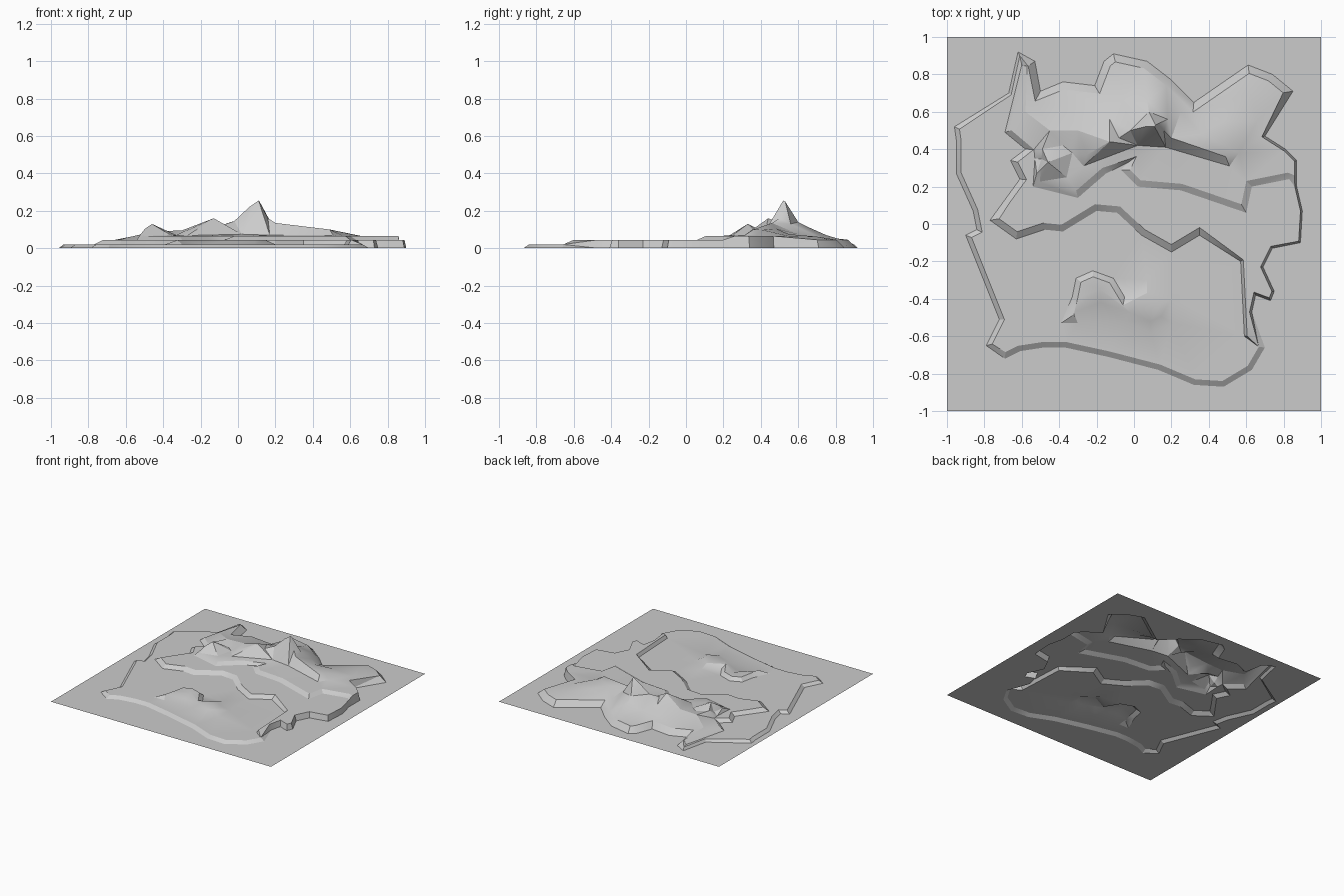
import bpy
from mathutils import Vector
from mathutils.geometry import delaunay_2d_cdt

if "Cube" in bpy.data.objects:
    bpy.data.objects.remove(bpy.data.objects["Cube"])

points, heights, edges = [], [], []


def add_line(line, closed=False):
    """Add a breakline of (x, y, z) points to the terrain."""
    start = len(points)
    for x, y, z in line:
        points.append(Vector((x, y)))
        heights.append(z)
    n = len(line)
    edges.extend((start + i, start + (i + 1) % n) for i in range(n if closed else n - 1))


def inset(line, widths, closed):
    """Offset a line to its left by a width per point."""
    out, n = [], len(line)
    for i in range(n):
        p = Vector(line[i])
        a = Vector(line[i - 1]) if i or closed else p
        b = Vector(line[(i + 1) % n]) if i < n - 1 or closed else p
        normals = [Vector((-d.y, d.x)).normalized() for d in (p - a, b - p) if d.length > 0]
        m = sum(normals, Vector((0, 0))).normalized()
        out.append(p + m * widths[i] * min(1.5, 1 / max(0.2, m.dot(normals[0]))))
    return out


def step(runs, low, closed=False):
    """A bank rising from height low; each run is (top height, width, foot points)."""
    foot = [p for _, _, pts in runs for p in pts]
    widths = [w for _, w, pts in runs for _ in pts]
    tops = [h for h, _, pts in runs for _ in pts]
    add_line([(x, y, low) for x, y in foot], closed)
    add_line([(p.x, p.y, h) for p, h in zip(inset(foot, widths, closed), tops)], closed)


# flat border
add_line([(-1, -1, 0), (1, -1, 0), (1, 1, 0), (-1, 1, 0)], True)

# coast, counter-clockwise from the north-west
west = [(-.96, .52), (-.95, .45), (-.95, .27), (-.86, .07), (-.84, -.03), (-.90, -.06),
        (-.72, -.51), (-.79, -.65)]
south = [(-.69, -.72), (-.61, -.68), (-.48, -.66), (-.37, -.66), (-.14, -.71), (.13, -.78),
         (.32, -.86), (.48, -.87), (.63, -.78), (.70, -.66)]
spur = [(.63, -.47), (.65, -.38), (.73, -.41), (.75, -.36), (.69, -.23), (.74, -.13)]
east = [(.89, -.10), (.90, .07), (.87, .20)]
cliff = [(.87, .26), (.87, .34), (.81, .40), (.70, .47)]
north = [(.85, .71), (.74, .80), (.61, .85), (.32, .65), (.20, .77), (.07, .87), (-.11, .91),
         (-.16, .87), (-.21, .74), (-.38, .76), (-.50, .71), (-.53, .87)]
horn = [(-.62, .92), (-.67, .70)]
step([(.02, .025, west), (.02, .03, south), (.045, .012, spur), (.045, .01, east),
      (.065, .012, cliff), (.045, .04, north), (.02, .015, horn)], 0, True)

# second terrace
step([(.045, .03, [(-.60, .85), (-.69, .49), (-.58, .40), (-.66, .34), (-.61, .24), (-.69, .13)]),
      (.045, .035, [(-.77, .02), (-.63, -.08), (-.48, -.03), (-.38, -.04), (-.20, .07),
                    (-.09, .06), (.04, -.06), (.20, -.15), (.35, -.06)]),
      (.045, .015, [(.57, -.20), (.59, -.60)])], .02)

# third terrace
step([(.065, .035, [(-.53, .35), (-.54, .20), (-.30, .14), (-.15, .27), (-.03, .33), (-.07, .29),
                    (.02, .20), (.25, .18), (.60, .06), (.63, .20), (.83, .24)])], .045)

# low mound in the south
step([(.045, .055, [(-.39, -.53), (-.30, -.53), (-.18, -.42), (-.05, -.52), (.09, -.58),
                    (.20, -.53), (.20, -.40), (.07, -.30)]),
      (.045, .03, [(-.05, -.39), (-.11, -.29), (-.22, -.25), (-.31, -.29), (-.33, -.39)])],
     .02, True)

# mountain: rock wall foot, crest and north ridge
add_line([(-.33, .38, .07), (-.27, .31, .068), (.02, .42, .075), (.17, .41, .07),
          (.51, .31, .067), (.56, .38, .067)])
add_line([(-.29, .37, .09), (-.25, .37, .105), (-.13, .44, .16), (-.08, .46, .125),
          (-.02, .50, .145), (.06, .52, .22), (.11, .52, .255), (.16, .50, .16),
          (.20, .46, .135), (.49, .36, .10), (.50, .41, .098)])
add_line([(.115, .53, .25), (.08, .60, .14), (.07, .66, .11), (.06, .75, .07)])

# western hill crest
add_line([(-.52, .27, .075), (-.46, .33, .13), (-.49, .40, .095), (-.45, .50, .09),
          (-.58, .60, .06)])

# spot heights on the slopes
for spot in [(-.36, .25, .07), (-.38, .42, .072), (-.30, .50, .095), (-.38, .63, .065),
             (-.13, .56, .11), (-.20, .64, .065), (-.06, .66, .08), (.18, .56, .13),
             (.25, .60, .075), (.36, .48, .105), (.48, .55, .075), (.62, .70, .062),
             (.66, .55, .065), (.0, .78, .055)]:
    add_line([spot])

# triangulate between all breaklines
edges = [e for e in edges if e[0] != e[1]]
verts, _, faces, sources, _, _ = delaunay_2d_cdt(points, edges, [], 0, 1e-4)
z = [heights[s[0]] if s else None for s in sources]
for i, h in enumerate(z):
    if h is None:
        near = sorted((p - verts[i]).length for p in points)[1]
        close = [heights[k] for k, p in enumerate(points) if (p - verts[i]).length <= near]
        z[i] = sum(close) / len(close)

mesh = bpy.data.meshes.new("terrain")
mesh.from_pydata([(v.x, v.y, h) for v, h in zip(verts, z)], [], [list(f) for f in faces])
mesh.update()
if sum(p.normal.z for p in mesh.polygons) < 0:
    mesh.flip_normals()
terrain = bpy.data.objects.new("terrain", mesh)
bpy.context.collection.objects.link(terrain)
bpy.context.view_layer.objects.active = terrain
terrain.select_set(True)
bpy.ops.object.shade_smooth_by_angle(angle=0.45)
